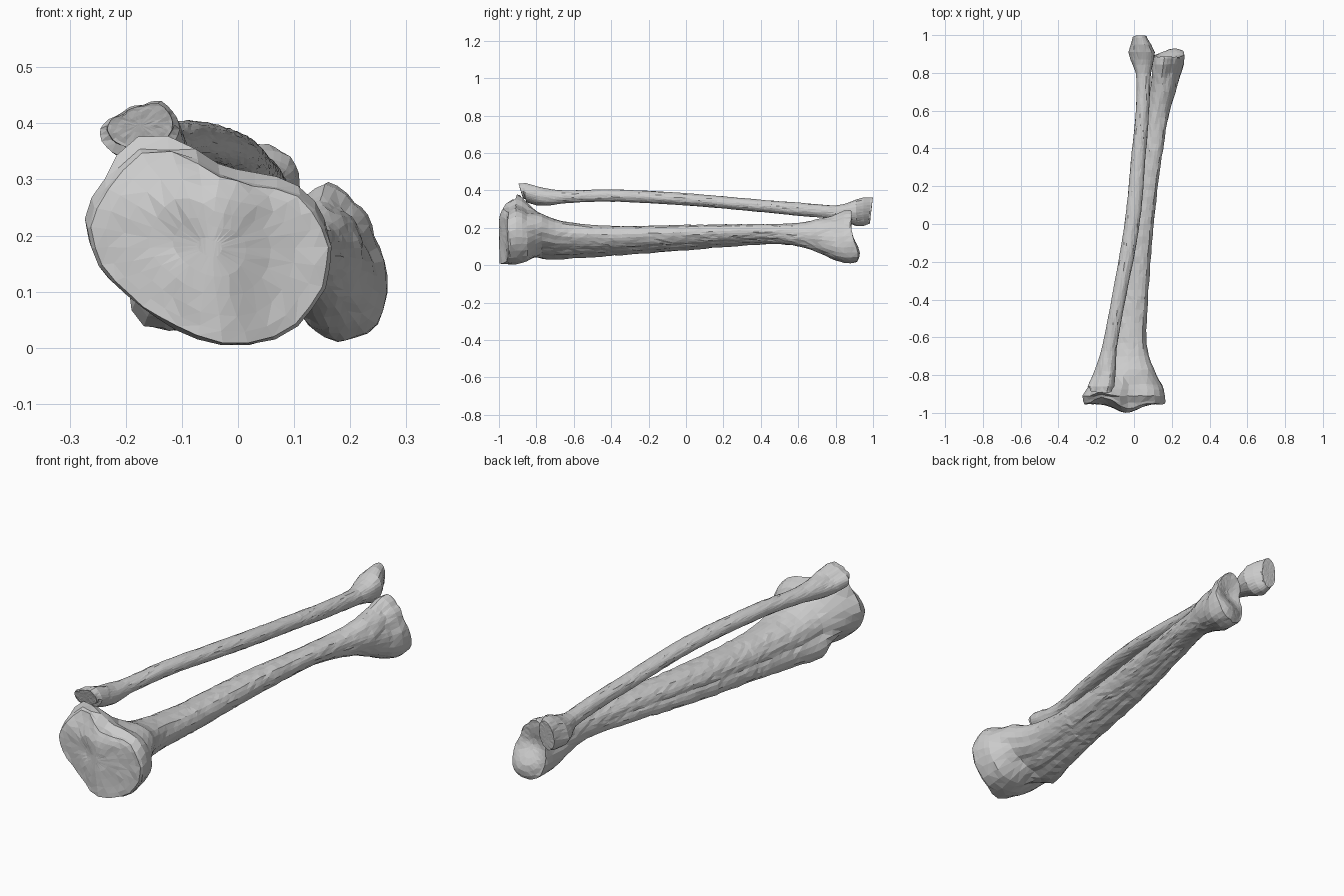
import bpy, bmesh, math, random

if "Cube" in bpy.data.objects:
    bpy.data.objects.remove(bpy.data.objects["Cube"])

random.seed(4)
SIDES = 30


def profile(points):
    """Closed outline -> radius per side, normalised to a -1..1 box."""
    xs, zs = [p[0] for p in points], [p[1] for p in points]
    cx, cz = (max(xs) + min(xs)) / 2, (max(zs) + min(zs)) / 2
    hx, hz = (max(xs) - min(xs)) / 2, (max(zs) - min(zs)) / 2
    polar = []
    for x, z in points:
        u, v = (x - cx) / hx, (z - cz) / hz
        polar.append((math.atan2(v, u) % math.tau, math.hypot(u, v)))
    polar.sort()
    polar = [(polar[-1][0] - math.tau, polar[-1][1])] + polar
    polar.append((polar[1][0] + math.tau, polar[1][1]))

    def radius(a):
        for (a0, r0), (a1, r1) in zip(polar, polar[1:]):
            if a0 <= a <= a1:
                t = (a - a0) / max(a1 - a0, 1e-6)
                return r0 + (r1 - r0) * t
        return 1
    return [radius(i * math.tau / SIDES) for i in range(SIDES)]


# Cross-section outlines
PLATEAU = profile([(.168, .17), (.15, .235), (.10, .285), (.02, .298), (-.04, .315),
                   (-.11, .36), (-.18, .36), (-.235, .295), (-.27, .215), (-.25, .15),
                   (-.19, .09), (-.12, .04), (-.04, .007), (.03, .005), (.09, .025), (.14, .08)])
SHAFT = profile([(1, .35), (.8, .85), (.1, 1), (-.55, .75), (-.85, 0), (-1, -.55),
                 (-.9, -.9), (-.6, -1), (-.1, -.8), (.4, -.5), (.85, -.05)])
ANKLE = profile([(.27, .11), (.245, .19), (.20, .265), (.16, .297), (.12, .27), (.10, .225),
                 (.115, .17), (.10, .11), (.115, .05), (.15, .02), (.20, .015), (.245, .035)])
ROUND = [1.0] * SIDES
HEAD = profile([(1, -.1), (.9, .5), (.5, 1), (.1, .85), (-.5, .5), (-1, -.1),
                (-.85, -.6), (-.3, -1), (.4, -.9)])
MALLEOLUS = profile([(1, .1), (.8, .8), (.2, 1), (-.5, .75), (-.9, .1), (-1, -.3),
                     (-.5, -.9), (.1, -1), (.7, -.6)])


def sample(keys, y):
    """Smooth cubic interpolation of the key sections at y."""
    def slope(i, c):
        a, b = keys[max(i - 1, 0)], keys[min(i + 1, len(keys) - 1)]
        return (b[c] - a[c]) / (b[0] - a[0])
    i = max(k for k in range(len(keys) - 1) if keys[k][0] <= y + 1e-6)
    p, q = keys[i], keys[i + 1]
    h = q[0] - p[0]
    t = (y - p[0]) / h
    box = [(2*t**3 - 3*t*t + 1) * p[c] + (t**3 - 2*t*t + t) * h * slope(i, c)
           + (3*t*t - 2*t**3) * q[c] + (t**3 - t*t) * h * slope(i + 1, c) for c in range(1, 5)]
    outline = [a + (b - a) * t for a, b in zip(p[5], q[5])]
    return box, outline


def bone(name, keys, start_cap, end_cap, rough, step=.035):
    bm = bmesh.new()
    rings = []

    def ring(y, scale=1, cap=None):
        (xl, xr, zb, zt), outline = sample(keys, y)
        cx, cz = (xl + xr) / 2, (zb + zt) / 2
        j = rough * scale
        vs = []
        for k, r in enumerate(outline):
            a = k * math.tau / SIDES
            s = scale * r
            x = cx + s * math.cos(a) * (xr - xl) / 2 + random.uniform(-j, j)
            z = cz + s * math.sin(a) * (zt - zb) / 2 + random.uniform(-j, j)
            # side rings stay behind the shaped end surfaces
            yy = cap(x, z) if cap else min(max(y, start_cap(x, z) + .012), end_cap(x, z) - .008)
            vs.append(bm.verts.new((x, yy + random.uniform(-j, j), max(z, 0))))
        rings.append(vs)

    y0, y1 = keys[0][0], keys[-1][0]
    scales = (.1, .3, .5, .7, .86, .97)
    for s in scales:
        ring(y0, s, start_cap)
    # evenly spaced rings, plus every key section near the flared ends
    n = round((y1 - y0) / step)
    ys = {y0 + (y1 - y0) * i / n for i in range(n + 1)} | {k[0] for k in keys}
    last = -9
    for y in sorted(ys):
        if y - last > .012:
            ring(y)
            last = y
    for s in reversed(scales):
        ring(y1, s, end_cap)
    for a, b in zip(rings, rings[1:]):
        for k in range(SIDES):
            j = (k + 1) % SIDES
            bm.faces.new((a[k], a[j], b[j], b[k]))
    bm.faces.new(rings[0][::-1])
    bm.faces.new(rings[-1])
    bmesh.ops.triangulate(bm, faces=bm.faces[:])
    bmesh.ops.recalc_face_normals(bm, faces=bm.faces[:])
    me = bpy.data.meshes.new(name)
    bm.to_mesh(me)
    bm.free()
    ob = bpy.data.objects.new(name, me)
    bpy.context.collection.objects.link(ob)
    return ob


# Knee surface: central ridge between two shallow dishes, sloping back at the top
def knee(x, z):
    y = -.953 - .046 * math.exp(-((x + .04) / .08) ** 2)
    dish = .012 * math.exp(-((x + .10) ** 2 + (z - .19) ** 2) / .0012)
    return y + dish + .45 * max(0, z - .26)


# Ankle surface: hollow middle with a projecting inner knob
def ankle(x, z):
    knob = .045 * math.exp(-((x - .215) / .085) ** 2 - ((z - .065) / .075) ** 2)
    hollow = .02 * math.exp(-((x - .17) / .05) ** 2 - ((z - .17) / .05) ** 2)
    return .885 + knob - hollow


# Shin bone: y, x left, x right, z bottom, z top, outline
bone("shin_bone", [
    (-.945, -.268, .167, .005, .352, PLATEAU),
    (-.90, -.270, .165, .008, .375, PLATEAU),
    (-.85, -.235, .15, .02, .335, PLATEAU),
    (-.77, -.195, .11, .032, .275, SHAFT),
    (-.70, -.172, .082, .030, .245, SHAFT),
    (-.60, -.142, .066, .036, .225, SHAFT),
    (-.40, -.105, .075, .05, .21, SHAFT),
    (0, -.05, .105, .08, .215, SHAFT),
    (.40, .03, .155, .11, .22, SHAFT),
    (.60, .07, .19, .10, .225, ROUND),
    (.70, .083, .22, .07, .245, ROUND),
    (.80, .095, .252, .03, .272, ANKLE),
    (.855, .10, .270, .015, .297, ANKLE),
    (.88, .102, .270, .016, .295, ANKLE)], knee, ankle, .0022)

# Calf bone, the thin outer one
bone("calf_bone", [
    (-.885, -.235, -.115, .355, .438, HEAD),
    (-.86, -.247, -.105, .338, .441, HEAD),
    (-.80, -.22, -.10, .322, .425, HEAD),
    (-.74, -.195, -.095, .318, .41, ROUND),
    (-.65, -.168, -.09, .332, .40, ROUND),
    (-.40, -.12, -.045, .34, .405, ROUND),
    (0, -.05, .03, .32, .385, ROUND),
    (.40, -.01, .065, .285, .35, ROUND),
    (.60, .01, .08, .265, .335, ROUND),
    (.80, .01, .09, .245, .32, ROUND),
    (.87, -.02, .105, .225, .335, MALLEOLUS),
    (.91, -.03, .11, .21, .352, MALLEOLUS),
    (.96, -.015, .085, .213, .365, MALLEOLUS),
    (.985, -.01, .07, .22, .363, MALLEOLUS)],
    lambda x, z: -.872 - .3 * (z - .36), lambda x, z: .983 + .12 * (z - .23), .0012)
